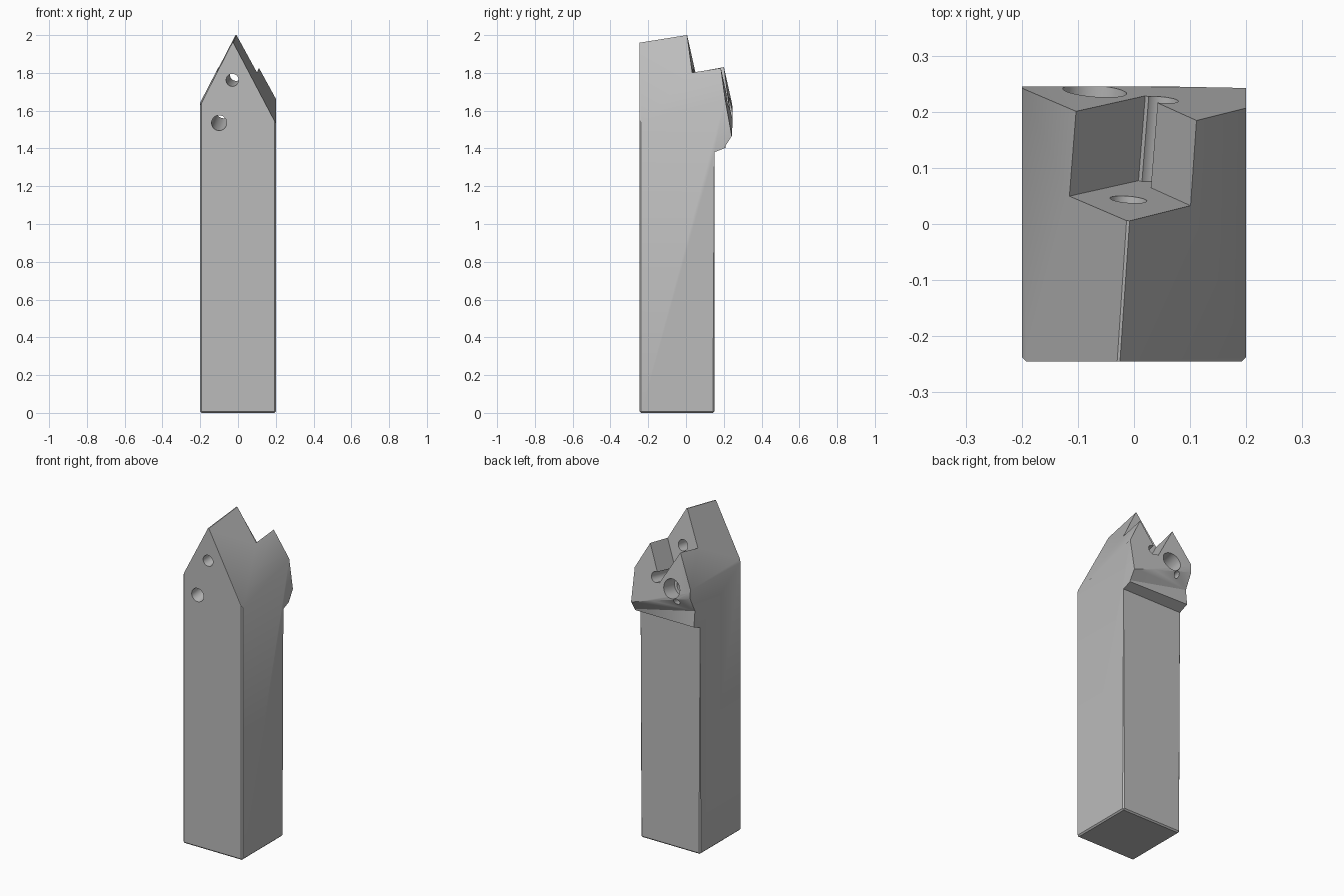
import bpy, bmesh
from mathutils import Vector

old = bpy.data.objects.get("Cube")
if old:
    bpy.data.objects.remove(old, do_unlink=True)

# Single steel colour
steel = bpy.data.materials.new("steel_grey")
steel.use_nodes = True
grey = (0.5, 0.5, 0.5, 1)
steel.diffuse_color = grey
steel.node_tree.nodes["Principled BSDF"].inputs["Base Color"].default_value = grey


def to_object(bm, name):
    bmesh.ops.recalc_face_normals(bm, faces=bm.faces[:])
    mesh = bpy.data.meshes.new(name)
    bm.to_mesh(mesh)
    bm.free()
    mesh.materials.append(steel)
    ob = bpy.data.objects.new(name, mesh)
    bpy.context.collection.objects.link(ob)
    return ob


def loft(lower, upper):
    """Closed solid between two matching outlines."""
    bm = bmesh.new()
    a = [bm.verts.new(p) for p in lower]
    b = [bm.verts.new(p) for p in upper]
    bm.faces.new(a)
    bm.faces.new(b[::-1])
    for i in range(len(a)):
        j = (i + 1) % len(a)
        bm.faces.new((a[i], b[i], b[j], a[j]))
    bmesh.ops.recalc_face_normals(bm, faces=bm.faces[:])
    return bm


def slice_off(bm, point, normal):
    """Remove everything on the normal's side and cap the cut."""
    geom = bm.verts[:] + bm.edges[:] + bm.faces[:]
    bmesh.ops.bisect_plane(bm, geom=geom, dist=1e-5, plane_co=point,
                           plane_no=normal, clear_outer=True)
    rim = [e for e in bm.edges if e.is_boundary]
    bmesh.ops.holes_fill(bm, edges=rim, sides=0)


def drill(name, start, end, radius):
    start, end = Vector(start), Vector(end)
    axis = end - start
    bm = bmesh.new()
    bmesh.ops.create_cone(bm, cap_ends=True, segments=40, radius1=radius,
                          radius2=radius, depth=axis.length)
    bmesh.ops.rotate(bm, verts=bm.verts[:],
                     matrix=axis.to_track_quat('Z', 'Y').to_matrix())
    bmesh.ops.translate(bm, verts=bm.verts[:], vec=(start + end) / 2)
    return to_object(bm, name)


# Shank and head: side outlines differ under the overhanging head
W, F, B, H = 0.2, -0.245, 0.15, 0.245
base = [(F, 0), (B, 0), (B, 1.38)]
top = [(H, 2.2), (F, 2.2)]
right_side = base + [(0.21, 1.405), (0.2, 1.5), (H, 1.59)] + top
left_side = base + [(0.205, 1.402), (0.207, 1.41), (H, 1.47)] + top
bm = loft([(-W, y, z) for y, z in right_side],
          [(W, y, z) for y, z in left_side])

# Fine chamfers on the shank edges
edges = []
for e in bm.edges:
    p, q = (v.co for v in e.verts)
    upright = abs(p.z - q.z) > 1 and max(p.y, q.y) < 0.16
    if upright or max(p.z, q.z) < 0.001:
        edges.append(e)
bmesh.ops.bevel(bm, geom=edges, offset=0.008, segments=1, affect='EDGES')
bmesh.ops.triangulate(bm, faces=bm.faces[:])

# Pointed head: two flanks, a blunted ridge and the leaning back face
seat_normal = Vector((0.08, 1, 0.18))
slice_off(bm, (-0.03, F, 1.96), (-1.95, -0.03, 1))
slice_off(bm, (-0.025, F, 1.96), (1.9, -0.29, 1))
slice_off(bm, (0, F, 1.96), (0, -0.16, 1))
slice_off(bm, (0, 0.522, 0), seat_normal)
bmesh.ops.dissolve_limit(bm, angle_limit=0.002, verts=bm.verts[:],
                         edges=bm.edges[:])
holder = to_object(bm, "tool_holder")


# Insert pocket, sunk parallel to the back face
def seat(x, z):
    return Vector((x, 0.365 - 0.08 * x - 0.18 * z, z))


outline = [(-0.3, 2.115), (0.008, 1.595), (0.035, 1.62), (0.03, 1.655),
           (0.25, 2.11), (0.25, 2.3), (-0.3, 2.3)]
floor = [seat(x, z) for x, z in outline]
pocket = to_object(loft(floor, [p + seat_normal * 0.4 for p in floor]),
                   "pocket_cutter")
relief = seat(0.036, 1.622)

# Holes
screw = seat(-0.01, 1.79)
bore_back = Vector((-0.07, 0.237, 1.615))
bore_front = Vector((-0.1, F, 1.535))
run = bore_front - bore_back
screw_run = Vector((-0.03, F, 1.762)) - screw
cutters = [
    pocket,
    drill("relief_cutter", relief, relief + seat_normal * 0.4, 0.031),
    drill("screw_hole_cutter", screw - screw_run * 0.2, screw + screw_run * 1.2, 0.033),
    drill("bore_cutter", bore_back - run * 0.2, bore_front + run * 0.2, 0.04),
    drill("counterbore_cutter", bore_back - run * 0.2, bore_back + run * 0.2, 0.057),
    drill("pin_hole_cutter", (-0.104, 0.3, 1.555), (-0.104, 0.12, 1.53), 0.018),
]
bpy.context.view_layer.objects.active = holder
for cutter in cutters:
    cutter.hide_render = True
    mod = holder.modifiers.new("cut", 'BOOLEAN')
    mod.operation = 'DIFFERENCE'
    mod.solver = 'EXACT'
    mod.object = cutter
    bpy.ops.object.modifier_apply(modifier=mod.name)
    bpy.data.objects.remove(cutter, do_unlink=True)

bpy.ops.object.select_all(action='DESELECT')
holder.select_set(True)
bpy.ops.object.shade_smooth_by_angle()
